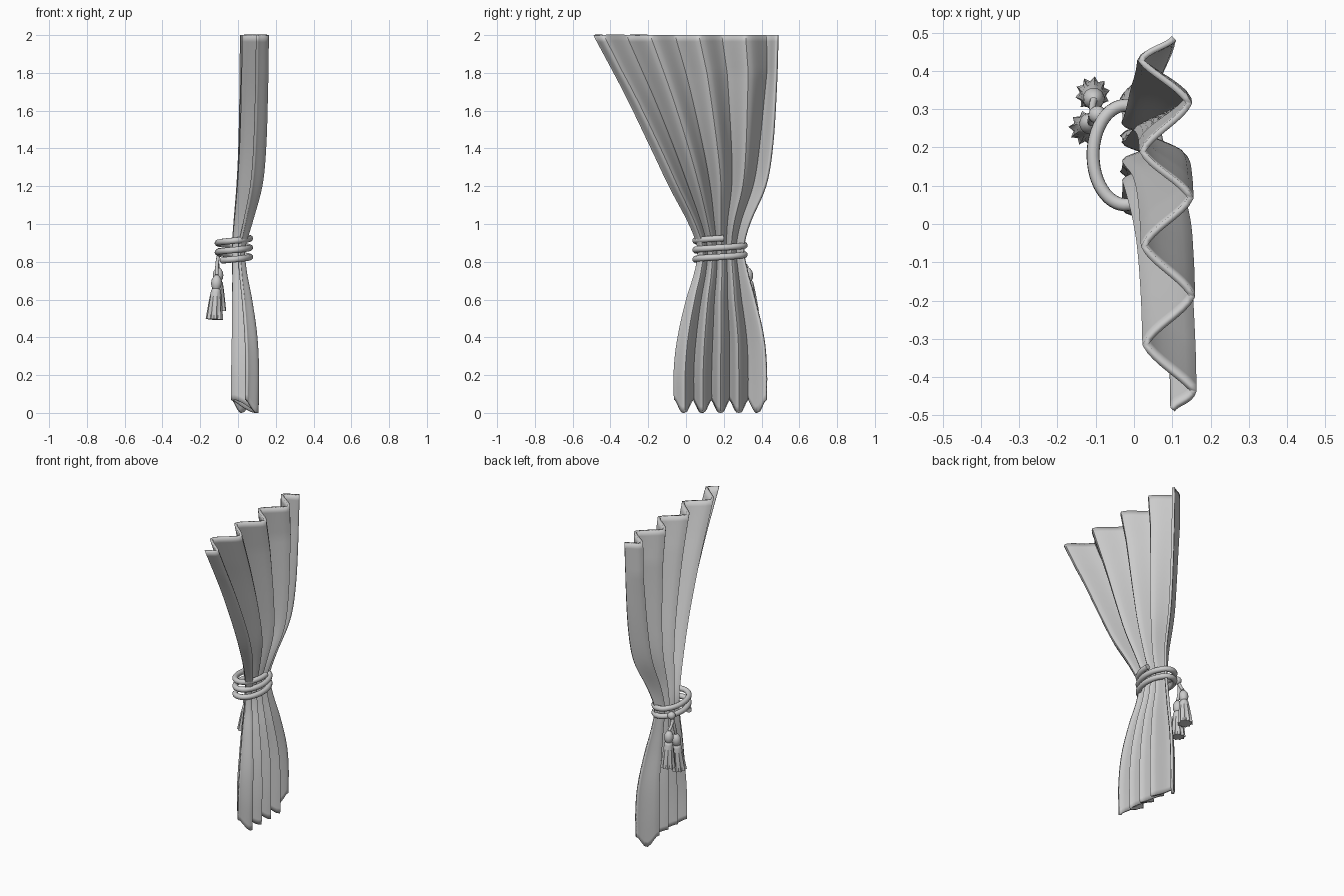
import bpy, math
from mathutils import Vector

if "Cube" in bpy.data.objects:
    bpy.data.objects.remove(bpy.data.objects["Cube"])

grey = bpy.data.materials.new("plain grey")
grey.use_nodes = True
grey.diffuse_color = (0.6, 0.6, 0.6, 1)
grey.node_tree.nodes["Principled BSDF"].inputs["Base Color"].default_value = (0.6, 0.6, 0.6, 1)


def spline(xs, ys, x):
    """Smooth interpolation through the points (xs, ys)."""
    i = max(k for k in range(len(xs) - 1) if k == 0 or xs[k] <= x)
    slope = lambda k: ((ys[min(k + 1, len(xs) - 1)] - ys[max(k - 1, 0)])
                       / (xs[min(k + 1, len(xs) - 1)] - xs[max(k - 1, 0)]))
    h = xs[i + 1] - xs[i]
    t = (x - xs[i]) / h
    return ((2*t**3 - 3*t*t + 1) * ys[i] + (t**3 - 2*t*t + t) * h * slope(i)
            + (3*t*t - 2*t**3) * ys[i + 1] + (t**3 - t*t) * h * slope(i + 1))


def grid_object(name, rows, closed=False, angle=40):
    """Mesh from rows of points; closed joins each row into a capped ring."""
    n = len(rows[0])
    faces = [(r*n + c, r*n + (c + 1) % n, (r + 1)*n + (c + 1) % n, (r + 1)*n + c)
             for r in range(len(rows) - 1) for c in range(n if closed else n - 1)]
    if closed:
        faces += [tuple(reversed(range(n))), tuple(range((len(rows) - 1)*n, len(rows)*n))]
    mesh = bpy.data.meshes.new(name)
    mesh.from_pydata([p for row in rows for p in row], [], faces)
    mesh.materials.append(grey)
    obj = bpy.data.objects.new(name, mesh)
    bpy.context.collection.objects.link(obj)
    bpy.ops.object.select_all(action='DESELECT')
    obj.select_set(True)
    bpy.context.view_layer.objects.active = obj
    bpy.ops.object.shade_smooth_by_angle(angle=math.radians(angle))
    return obj


def tube(name, points, radius):
    """Round cord along a smooth path."""
    curve = bpy.data.curves.new(name, 'CURVE')
    curve.dimensions = '3D'
    curve.bevel_depth = radius
    curve.bevel_resolution = 3
    curve.use_fill_caps = True
    line = curve.splines.new('POLY')
    line.points.add(len(points) - 1)
    for p, co in zip(line.points, points):
        p.co = (*co, 1)
    line.use_smooth = True
    curve.materials.append(grey)
    obj = bpy.data.objects.new(name, curve)
    bpy.context.collection.objects.link(obj)


# Curtain outline by height: near edge, far edge, middle and depth of the folds
levels = [0, 0.2, 0.4, 0.6, 0.75, 0.87, 1.0, 1.2, 1.4, 1.7, 2.0]
near = [-.06, -.06, -.04, .005, .05, .065, .02, -.085, -.18, -.325, -.485]
far = [.425, .425, .41, .365, .325, .305, .335, .42, .455, .475, .485]
middle = [.036, .038, .035, .022, .008, .003, .025, .06, .075, .083, .087]
depth = [.065, .066, .06, .045, .03, .027, .04, .058, .062, .062, .062]

# Where each fold crest and valley sits across the cloth, at the top and the hem
top_folds = [0, .05, .175, .305, .44, .57, .695, .825, .94, 1]
hem_folds = [0, .11, .21, .31, .405, .5, .6, .7, .8, 1]
wave = [.1, 1, -1, 1, -1, 1, -1, 1, -1, .4]
steps = 8
rows = []
for r in range(61):
    z0 = 2 * r / 60
    lo, hi, mid, amp = (spline(levels, c, z0) for c in (near, far, middle, depth))
    blend = min(1, max(0, (z0 - 0.6) / 1.2))
    row = []
    for c in range(9 * steps + 1):
        k = c / steps
        i = min(int(k), 8)
        t = k - i
        f = spline(range(10), top_folds, k) * blend + spline(range(10), hem_folds, k) * (1 - blend)
        ease = 0.5 * t + 0.5 * (0.5 - 0.5 * math.cos(math.pi * t))
        w = wave[i] + (wave[i + 1] - wave[i]) * ease
        y = lo + (hi - lo) * f
        # Scalloped hem
        lift = 0.035 * (1 + math.cos(2 * math.pi * 5 * f)) * max(0, 1 - z0 / 0.4)
        row.append((mid + amp * w + 0.015 * (0.5 - f) * blend, y, z0 + lift))
    rows.append(row)
curtain = grid_object("curtain", rows)
thick = curtain.modifiers.new("thickness", 'SOLIDIFY')
thick.thickness = 0.016
thick.offset = 0

# Tieback rope: a loose descending spiral around the gathered cloth
turns = 2.4
rope = []
for i in range(121):
    s = i / 120
    a = 0.15 - s * turns * 2 * math.pi
    rope.append((-0.022 + 0.085 * math.cos(a), 0.18 + 0.13 * math.sin(a), 0.925 - 0.118 * s))
tube("tieback_rope", rope, 0.017)


# Tassels: lathed head and a pleated star skirt, each on a thin cord
def tassel(name, top, bottom):
    top, bottom = Vector(top), Vector(bottom)
    tilt = (top - bottom).to_track_quat('Z', 'Y')
    length = (top - bottom).length
    profile = [(1, .006), (.97, .015), (.9, .024), (.82, .027), (.74, .024), (.69, .018),
               (.66, .024), (.62, .026), (.45, .032), (.2, .039), (0, .044)]
    rings = []
    for h, radius in reversed(profile):
        pleat = 0.28 * max(0, 1 - h / 0.68)
        ring = []
        for j in range(20):
            a = math.pi * j / 10
            rad = radius * (1.05 - pleat * (j % 2))
            ring.append(bottom + tilt @ Vector((rad * math.cos(a), rad * math.sin(a), h * length)))
        rings.append(ring)
    grid_object(name + "_tassel", rings, True, 35)
    knot = Vector((-0.095, 0.285, 0.85))
    bend = Vector((-0.115, 0.29, 0.81))
    path = [knot * (1 - t)**2 + bend * 2 * t * (1 - t) + top * t * t for t in [i / 10 for i in range(11)]]
    tube(name + "_cord", path, 0.009)


tassel("long", (-0.112, 0.265, 0.73), (-0.125, 0.25, 0.495))
tassel("short", (-0.105, 0.325, 0.77), (-0.108, 0.34, 0.54))

# Knot joining the cords to the rope
bpy.ops.mesh.primitive_uv_sphere_add(segments=16, ring_count=10, radius=0.024, location=(-0.095, 0.285, 0.85))
knot = bpy.context.object
knot.name = "rope_knot"
knot.data.materials.append(grey)
bpy.ops.object.shade_smooth_by_angle(angle=math.radians(40))
